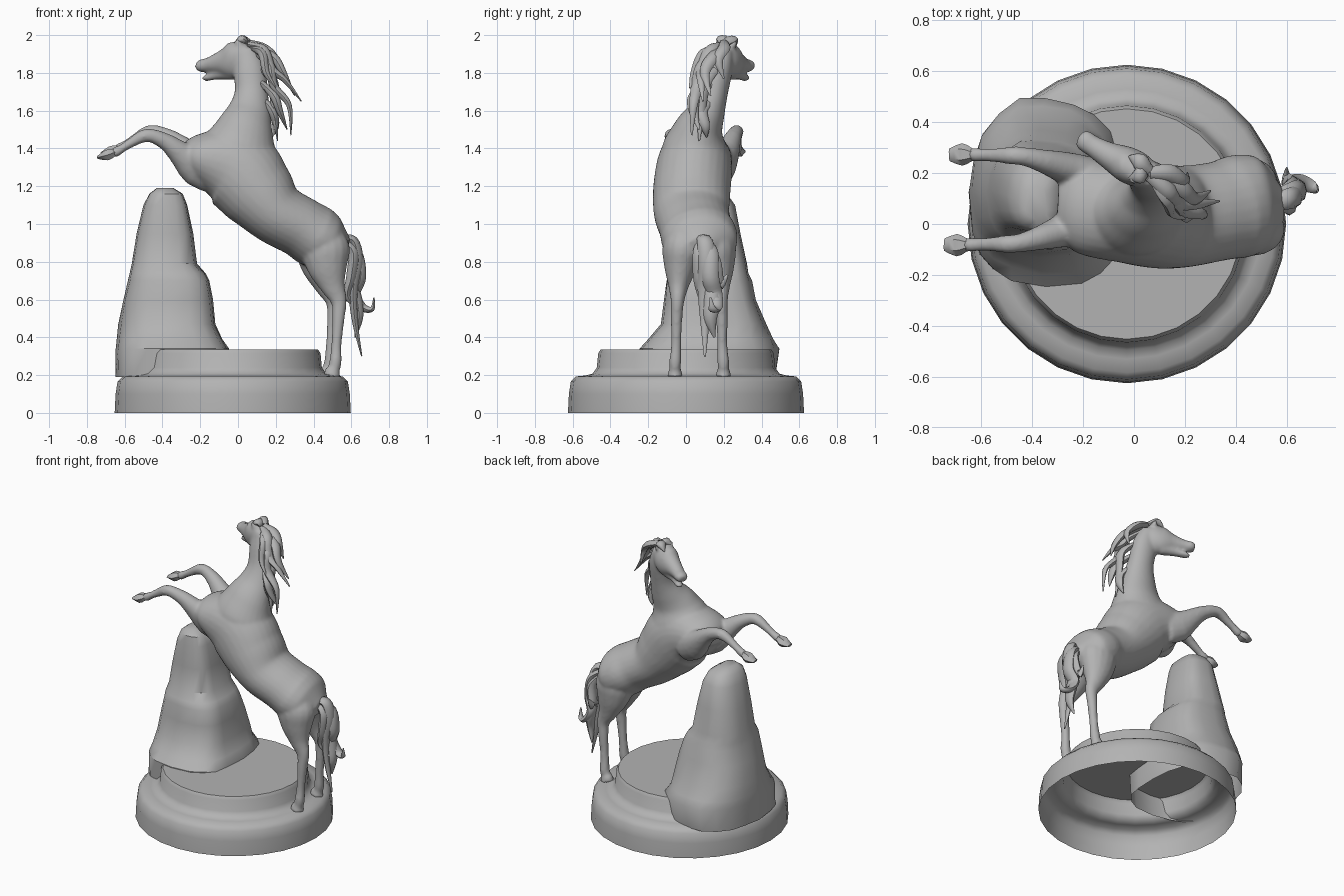
import bpy
import bmesh
import math
import random
from mathutils import Vector

random.seed(4)
if "Cube" in bpy.data.objects:
    bpy.data.objects.remove(bpy.data.objects["Cube"], do_unlink=True)

# Single stone-grey material
stone = bpy.data.materials.new("stone_grey")
stone.use_nodes = True
grey = (.45, .45, .45, 1)
stone.diffuse_color = grey
stone.node_tree.nodes["Principled BSDF"].inputs["Base Color"].default_value = grey


def make_object(name, bm, sharp_angle=40):
    """Turn a bmesh into a smooth shaded object that keeps sharp edges."""
    bmesh.ops.recalc_face_normals(bm, faces=bm.faces)
    mesh = bpy.data.meshes.new(name)
    bm.to_mesh(mesh)
    bm.free()
    mesh.materials.append(stone)
    mesh.polygons.foreach_set("use_smooth", [True] * len(mesh.polygons))
    mesh.set_sharp_from_angle(angle=math.radians(sharp_angle))
    obj = bpy.data.objects.new(name, mesh)
    bpy.context.scene.collection.objects.link(obj)
    return obj


def skin_rings(bm, rings, cap_start=True):
    """Bridge consecutive rings of points with quads and close the end."""
    loops = [[bm.verts.new(point) for point in ring] for ring in rings]
    for lower, upper in zip(loops, loops[1:]):
        for i in range(len(lower)):
            j = (i + 1) % len(lower)
            bm.faces.new((lower[i], lower[j], upper[j], upper[i]))
    if cap_start:
        bm.faces.new(list(reversed(loops[0])))
    bm.faces.new(loops[-1])


def spline(points, steps):
    """Catmull-Rom interpolation of vectors of any length."""
    keys = [Vector(point) for point in points]
    keys = [keys[0]] + keys + [keys[-1]]
    result = []
    for a, b, c, d in zip(keys, keys[1:], keys[2:], keys[3:]):
        for step in range(steps):
            t = step / steps
            result.append(b + (c - a) * (t / 2)
                          + (a * 2 - b * 5 + c * 4 - d) * (t * t / 2)
                          + (b * 3 - a - c * 3 + d) * (t ** 3 / 2))
    return result + [keys[-1]]


def loft(bm, sections, sides=16, steps=4):
    """Tube through sections of (x, y, z, depth radius, sideways radius)."""
    path = spline(sections, steps)
    centres = [Vector(section[:3]) for section in path]
    rings = []
    for i, section in enumerate(path):
        before, after = centres[max(i - 1, 0)], centres[min(i + 1, len(path) - 1)]
        along = (after - before).normalized()
        side = Vector((0, 1, 0))
        side = (side - along * side.dot(along)).normalized()
        depth = along.cross(side)
        deep, wide = max(section[3], .002), max(section[4], .002)
        angles = [math.tau * k / sides for k in range(sides)]
        rings.append([centres[i] + side * (wide * math.cos(a))
                      + depth * (deep * math.sin(a)) for a in angles])
    skin_rings(bm, rings)


def strand(bm, points, width, thickness):
    """Pointed lock of hair that swells near its root."""
    last = len(points) - 1
    sections = []
    for i, point in enumerate(points):
        swell = .12 + .9 * math.sin(math.pi * (.22 + .78 * i / last))
        sections.append((*point, thickness * swell, width * swell))
    loft(bm, sections, sides=8, steps=5)


# Stepped round pedestal, open underneath
bm = bmesh.new()
profile = [(.625, 0), (.62, .1), (.61, .165), (.583, .193), (.53, .198), (.495, .208),
           (.472, .24), (.465, .315), (.452, .335), (.01, .335)]
segments = 28
rings = [[(radius * math.cos(math.tau * k / segments) - .028,
           radius * math.sin(math.tau * k / segments), height)
          for k in range(segments)] for radius, height in profile]
skin_rings(bm, rings, cap_start=False)
make_object("pedestal", bm, sharp_angle=50)

# Craggy rock with a ledge, open below: height, x range, y range
bm = bmesh.new()
levels = [(.19, -.65, -.05, -.23, .48), (.34, -.65, -.04, -.24, .5),
          (.39, -.645, -.075, -.19, .47), (.47, -.635, -.11, -.13, .425),
          (.6, -.61, -.125, -.11, .375), (.7, -.585, -.145, -.1, .35),
          (.74, -.575, -.17, -.085, .335), (.79, -.565, -.215, -.05, .325),
          (.95, -.535, -.235, -.04, .29), (1.1, -.5, -.265, -.03, .26),
          (1.16, -.47, -.29, -.02, .22), (1.19, -.43, -.34, .02, .15)]
corners = 20
ridges = [random.uniform(.96, 1.03) for k in range(corners)]
rings = []
for height, left, right, front, back in levels:
    ring = []
    for k in range(corners):
        angle = math.tau * k / corners
        c, s = math.cos(angle), math.sin(angle)
        bump = ridges[k] * random.uniform(.985, 1.015)
        # The far left corner is bevelled, the others are boxier
        square = .95 if c < 0 < s else .68 if height > .4 or s < 0 else .85
        x = math.copysign(abs(c) ** square, c) * bump * (right - left) / 2
        y = math.copysign(abs(s) ** square, s) * bump * (back - front) / 2
        ring.append(((left + right) / 2 + x, (front + back) / 2 + y, height))
    rings.append(ring)
skin_rings(bm, rings, cap_start=False)
make_object("rock", bm, sharp_angle=40)

# Horse body: overlapping lofts fused into one skin
bm = bmesh.new()
torso = [(-.3, .065, 1.36, .05, .1), (-.21, .06, 1.355, .13, .175),
         (-.02, .045, 1.3, .22, .2), (.1, .03, 1.17, .205, .205),
         (.2, .03, 1.06, .168, .2), (.33, .05, .985, .16, .195),
         (.42, .07, .93, .165, .203), (.5, .075, .9, .138, .178), (.58, .08, .88, .05, .07)]
neck = [(.0, .045, 1.3, .19, .16), (.01, .05, 1.4, .2, .175), (.035, .07, 1.5, .155, .132),
        (.06, .115, 1.6, .115, .094), (.07, .15, 1.7, .088, .073),
        (.06, .18, 1.82, .085, .067), (.04, .2, 1.92, .06, .052)]
head = [(.07, .19, 1.91, .05, .04), (.03, .205, 1.892, .085, .064),
        (-.03, .235, 1.863, .096, .07), (-.1, .27, 1.853, .058, .053),
        (-.16, .305, 1.842, .038, .042), (-.195, .328, 1.837, .034, .042),
        (-.215, .34, 1.832, .022, .03)]
jaw = [(-.03, .24, 1.81, .05, .045), (-.11, .28, 1.79, .026, .03),
       (-.16, .31, 1.775, .018, .028), (-.185, .328, 1.77, .012, .018)]
for part in (torso, neck, head, jaw):
    loft(bm, part, sides=28, steps=8)

# Ears and brow bumps sit on either side of the head
across = Vector((.46, .88, 0))
for sign in (-1, 1):
    root = Vector((.03, .21, 1.94)) + across * (.04 * sign)
    tip = root + Vector((-.02, .005, .045)) + across * (.012 * sign)
    loft(bm, [(*root, .02, .022), (*root.lerp(tip, .5), .016, .02), (*tip, .003, .003)], sides=8)
    brow = Vector((-.045, .242, 1.9)) + across * (.05 * sign)
    loft(bm, [(*(brow + Vector((.02, -.01, .01))), .004, .004), (*brow, .016, .014),
              (*(brow - Vector((.02, -.01, .01))), .004, .004)], sides=8)

# Hind legs: x, spread from the middle, z, radii
hind_leg = [(.42, .06, 1.0, .07, .06), (.445, .085, .88, .13, .107), (.46, .1, .77, .108, .087),
            (.488, .11, .67, .067, .054), (.52, .115, .59, .043, .036),
            (.518, .12, .5, .033, .031), (.507, .122, .36, .028, .027),
            (.503, .127, .275, .033, .032), (.495, .128, .235, .033, .03),
            (.485, .128, .215, .042, .038), (.483, .128, .19, .046, .042)]
# Raised forelegs, bent at the knee
fore_leg = [(-.12, .08, 1.27, .1, .07), (-.21, .1, 1.31, .1, .075), (-.28, .125, 1.37, .072, .064),
            (-.36, .15, 1.438, .048, .048), (-.44, .17, 1.476, .037, .037),
            (-.49, .174, 1.476, .035, .036), (-.54, .174, 1.45, .028, .029),
            (-.6, .176, 1.413, .023, .025), (-.635, .177, 1.392, .028, .028),
            (-.66, .177, 1.383, .02, .022)]
# Front hooves are hard wedges, left out of the fused skin
fore_hoof = [(-.63, .177, 1.395, .02, .02), (-.65, .177, 1.387, .024, .028),
             (-.685, .178, 1.374, .032, .044), (-.735, .176, 1.362, .008, .024)]
hooves = bmesh.new()
for sign in (-1, 1):
    loft(bm, [(x - .014 * sign, .07 + spread * sign, z, a, b)
              for x, spread, z, a, b in hind_leg], sides=16)
    for target, limb, sides in ((bm, fore_leg, 16), (hooves, fore_hoof, 6)):
        loft(target, [(x + .01 * sign, .095 + spread * sign, z + .01 * sign, a, b)
                      for x, spread, z, a, b in limb], sides=sides, steps=2)
make_object("front_hooves", hooves)
horse = make_object("horse_body", bm)
fuse = horse.modifiers.new("fuse", 'REMESH')
fuse.mode = 'VOXEL'
fuse.voxel_size = .0095
fuse.use_smooth_shade = True
relax = horse.modifiers.new("relax", 'SMOOTH')
relax.factor = .5
relax.iterations = 10

# Windblown mane and forelock
mane = [
    [(.06, .19, 1.95), (.14, .13, 1.92), (.18, .09, 1.82), (.25, .08, 1.76), (.335, .09, 1.65)],
    [(.1, .18, 1.9), (.17, .09, 1.84), (.19, .06, 1.73), (.27, .04, 1.63), (.28, .03, 1.47)],
    [(.12, .16, 1.82), (.19, .1, 1.75), (.19, .08, 1.62), (.21, .07, 1.44)],
    [(.1, .19, 1.93), (.19, .14, 1.88), (.24, .1, 1.8), (.3, .13, 1.68)],
    [(.12, .14, 1.75), (.19, .05, 1.68), (.22, .04, 1.6), (.26, .07, 1.5)],
    [(.06, .21, 1.96), (.02, .245, 1.975), (-.02, .265, 1.945)],
    [(.06, .2, 1.96), (.14, .2, 1.93), (.2, .17, 1.87), (.21, .2, 1.77)],
    [(.13, .13, 1.66), (.18, .08, 1.6), (.2, .1, 1.52), (.18, .11, 1.46)],
    [(.04, .21, 1.96), (.02, .19, 1.978), (-.02, .18, 1.955)],
    [(.08, .18, 1.93), (.13, .1, 1.9), (.15, .05, 1.8), (.2, .02, 1.72)],
]
bm = bmesh.new()
for lock in mane:
    strand(bm, lock, width=.034, thickness=.023)
make_object("mane", bm, sharp_angle=60)

# Flowing tail with curled ends
tail = [
    [(.54, .08, .92), (.61, .1, .91), (.635, .11, .8), (.61, .1, .65), (.62, .1, .48),
     (.655, .1, .3)],
    [(.55, .1, .91), (.63, .13, .85), (.65, .13, .72), (.62, .15, .63), (.66, .16, .56),
     (.71, .14, .55), (.72, .13, .61)],
    [(.55, .09, .91), (.61, .08, .85), (.6, .08, .72), (.58, .09, .62), (.64, .1, .54)],
    [(.56, .1, .89), (.62, .14, .8), (.6, .17, .68), (.6, .22, .73)],
    [(.6, .12, .72), (.63, .14, .6), (.64, .13, .5), (.62, .15, .4)],
]
bm = bmesh.new()
for lock in tail:
    strand(bm, lock, width=.044, thickness=.028)
make_object("tail", bm, sharp_angle=60)
